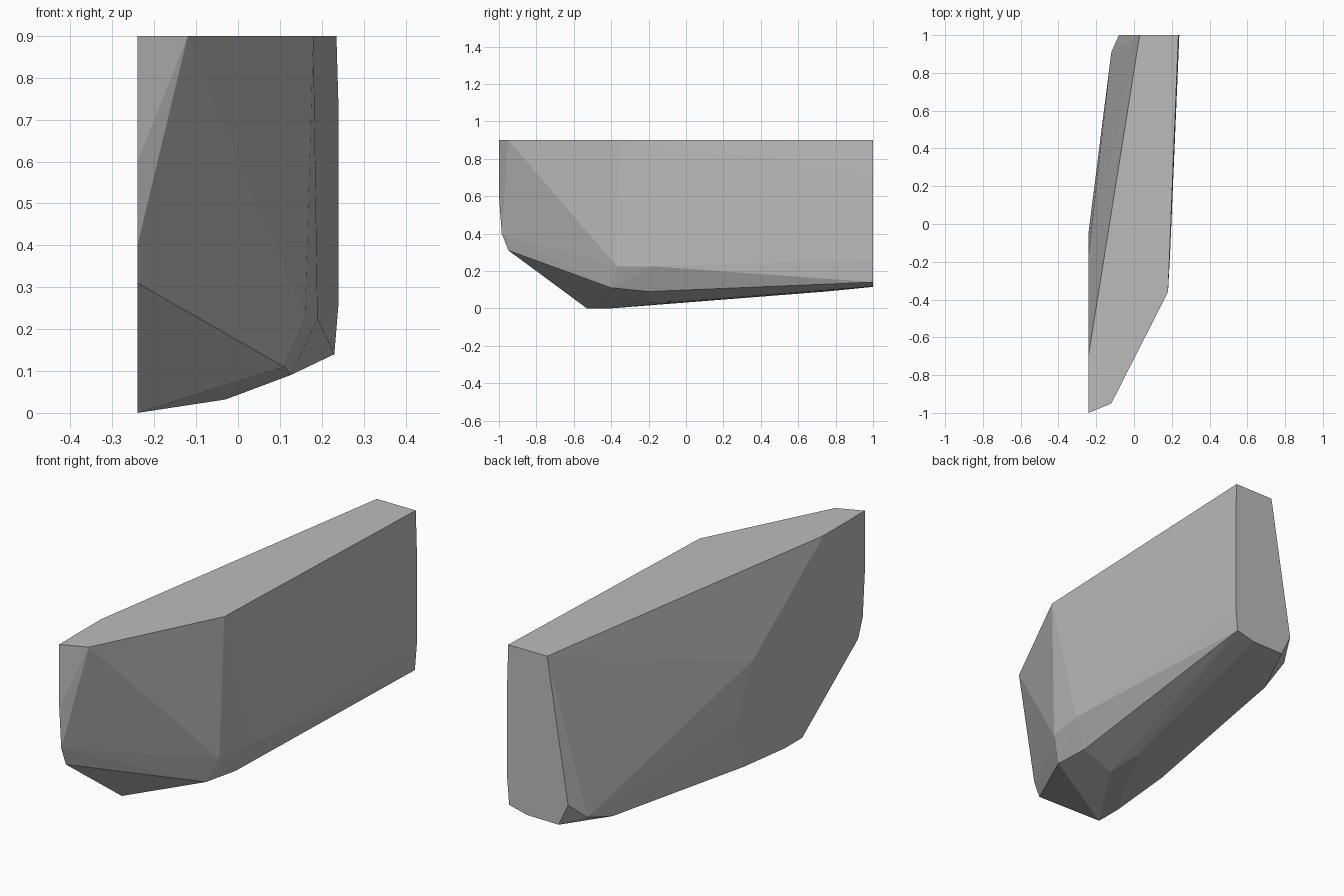
import bpy, bmesh

if "Cube" in bpy.data.objects:
    bpy.data.objects.remove(bpy.data.objects["Cube"])

# Single faceted slab: corner points grouped by region, wrapped in a convex hull
L = -0.24
# outline of the flat top (x, y)
top = [(L, -1), (-0.12, -0.95), (0.18, -0.36), (0.235, 1), (0.03, 1), (L, -0.69)]
# flat left side outline (y, z)
left = [(-1, 0.6), (-0.985, 0.4), (-0.95, 0.31), (-0.53, 0), (-0.4, 0),
        (-0.09, 0.03), (-0.04, 0.27), (-0.16, 0.51)]
# flat back end outline (x, z)
back = [(0.24, 0.73), (0.24, 0.26), (0.23, 0.14), (0.135, 0.117),
        (-0.03, 0.115), (-0.08, 0.22)]
# chamfer corners along the underside and right flank
chamfer = [(-0.12, 0.91, 0.14), (-0.14, 0.75, 0.09), (-0.03, 0.0, 0.037),
           (-0.03, -0.2, 0.032), (0.125, -0.2, 0.09), (0.11, -0.4, 0.11),
           (0.075, -0.45, 0.13), (0.19, -0.18, 0.225), (0.16, -0.37, 0.225)]

points = [(x, y, 0.9) for x, y in top]
points += [(L, y, z) for y, z in left]
points += [(x, 1, z) for x, z in back]
points += chamfer

bm = bmesh.new()
for p in points:
    bm.verts.new(p)
hull = bmesh.ops.convex_hull(bm, input=bm.verts[:], use_existing_faces=False)
junk = {g for g in hull["geom_interior"] + hull["geom_unused"]
        if isinstance(g, bmesh.types.BMVert)}
if junk:
    bmesh.ops.delete(bm, geom=list(junk), context='VERTS')
# merge coplanar triangles into flat facets
bmesh.ops.dissolve_limit(bm, angle_limit=0.005, verts=bm.verts[:], edges=bm.edges[:])
bmesh.ops.recalc_face_normals(bm, faces=bm.faces[:])

mesh = bpy.data.meshes.new("faceted_slab")
bm.to_mesh(mesh)
bm.free()

grey = bpy.data.materials.new("plain grey")
grey.diffuse_color = (0.5, 0.5, 0.5, 1)
grey.use_nodes = True
grey.node_tree.nodes["Principled BSDF"].inputs["Base Color"].default_value = grey.diffuse_color
mesh.materials.append(grey)
slab = bpy.data.objects.new("faceted_slab", mesh)
bpy.context.collection.objects.link(slab)
